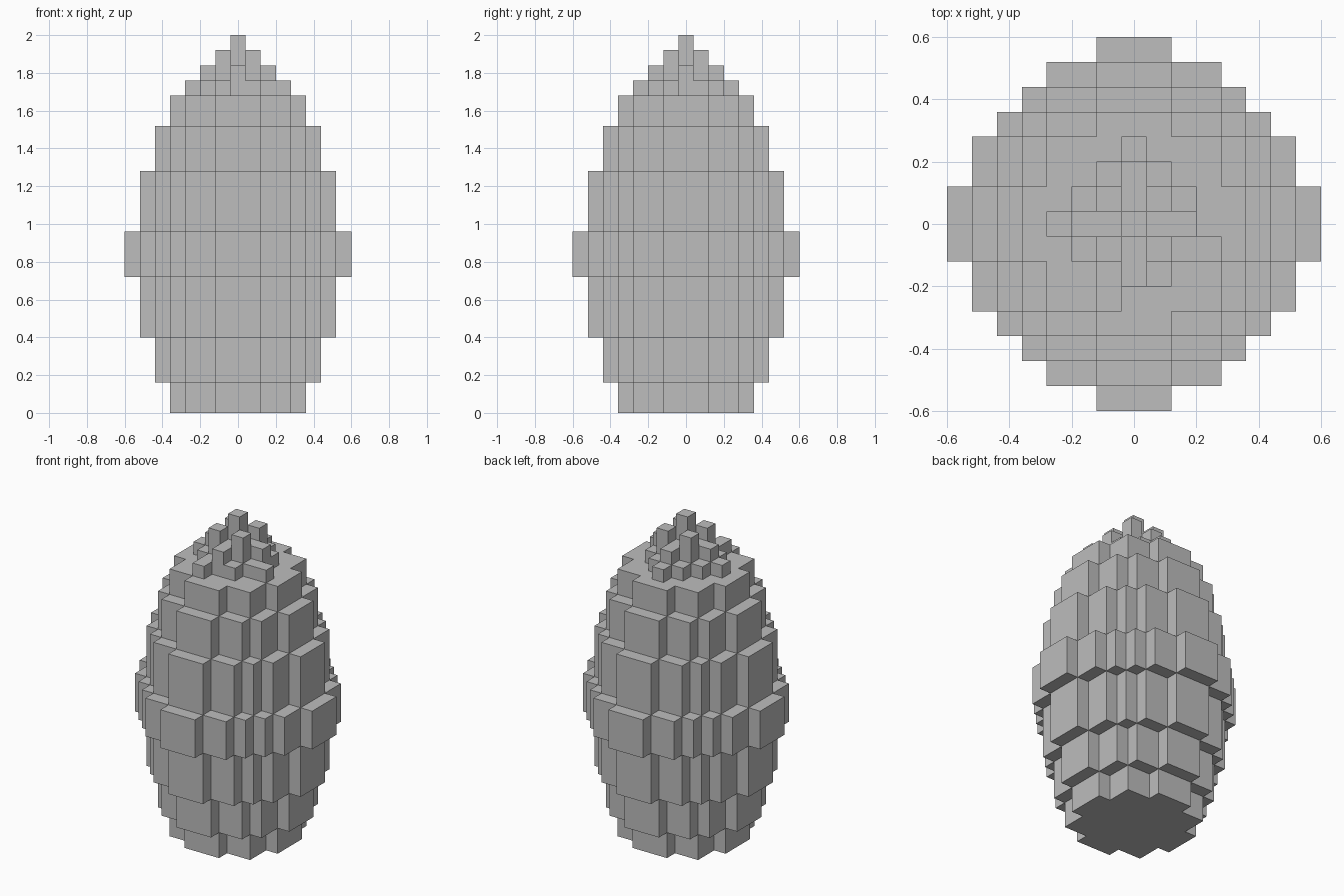
import bpy
import bmesh
from mathutils import Matrix, Vector

V = 0.08  # edge length of one block

cube = bpy.data.objects.get("Cube")
if cube:
    bpy.data.objects.remove(cube, do_unlink=True)

grey = bpy.data.materials.new("plain_grey")
grey.use_nodes = True
grey.diffuse_color = (0.51, 0.51, 0.51, 1)
grey.node_tree.nodes["Principled BSDF"].inputs["Base Color"].default_value = grey.diffuse_color


def add_object(name, bm):
    bmesh.ops.recalc_face_normals(bm, faces=bm.faces)
    mesh = bpy.data.meshes.new(name)
    bm.to_mesh(mesh)
    bm.free()
    mesh.materials.append(grey)
    obj = bpy.data.objects.new(name, mesh)
    bpy.context.collection.objects.link(obj)


def stepped_tier(name, r, bottom, top):
    """Extrude a stepped disc reaching r blocks from its centre block."""
    steps = [(r + 0.5, 1.5)]
    steps += [(k + 0.5, r + 2.5 - k) for k in range(r - 1, 2, -1)]
    steps += [(1.5, r + 0.5)]
    quarter = [steps[0]]
    for (x0, y0), (x1, y1) in zip(steps, steps[1:]):
        quarter += [(x1, y0), (x1, y1)]
    bm = bmesh.new()
    ring = []
    for turn in range(4):
        for x, y in quarter:
            for _ in range(turn):
                x, y = -y, x
            ring.append(bm.verts.new((x * V, y * V, bottom * V)))
    face = bm.faces.new(ring)
    raised = bmesh.ops.extrude_face_region(bm, geom=[face])["geom"]
    verts = [g for g in raised if isinstance(g, bmesh.types.BMVert)]
    bmesh.ops.translate(bm, verts=verts, vec=(0, 0, (top - bottom) * V))
    add_object(name, bm)


def block(name, i, j, bottom, top, wide=1, deep=1):
    """Add a box centred on block column (i, j), sized in blocks."""
    bm = bmesh.new()
    place = Matrix.Translation(Vector((i, j, (bottom + top) / 2)) * V)
    size = Matrix.Diagonal((wide * V, deep * V, (top - bottom) * V, 1))
    bmesh.ops.create_cube(bm, size=1, matrix=place @ size)
    add_object(name, bm)


# Body: stacked tiers swelling to a belt, then narrowing
reach = [4, 5, 6, 7, 6, 5, 4]
levels = [0, 2, 5, 9, 12, 16, 19, 21]
for n, r in enumerate(reach):
    stepped_tier(f"body_tier_{n + 1}", r, levels[n], levels[n + 1])

# Crown: small tier with four loose blocks around it
stepped_tier("crown_base", 2, 21, 22)
for n, (i, j) in enumerate([(0, 3), (-3, 0), (-1, -3), (3, -1)]):
    block(f"crown_loose_block_{n + 1}", i, j, 21, 22)

# Crown: low cross, four corner posts and the central spire
block("crown_arm_across", 0, 0, 22, 23, wide=5)
block("crown_arm_along", 0, 0, 22, 23, deep=5)
for i in (-1, 1):
    for j in (-1, 1):
        block("crown_post", i, j, 22, 24)
block("spire", 0, 0, 22, 25)
